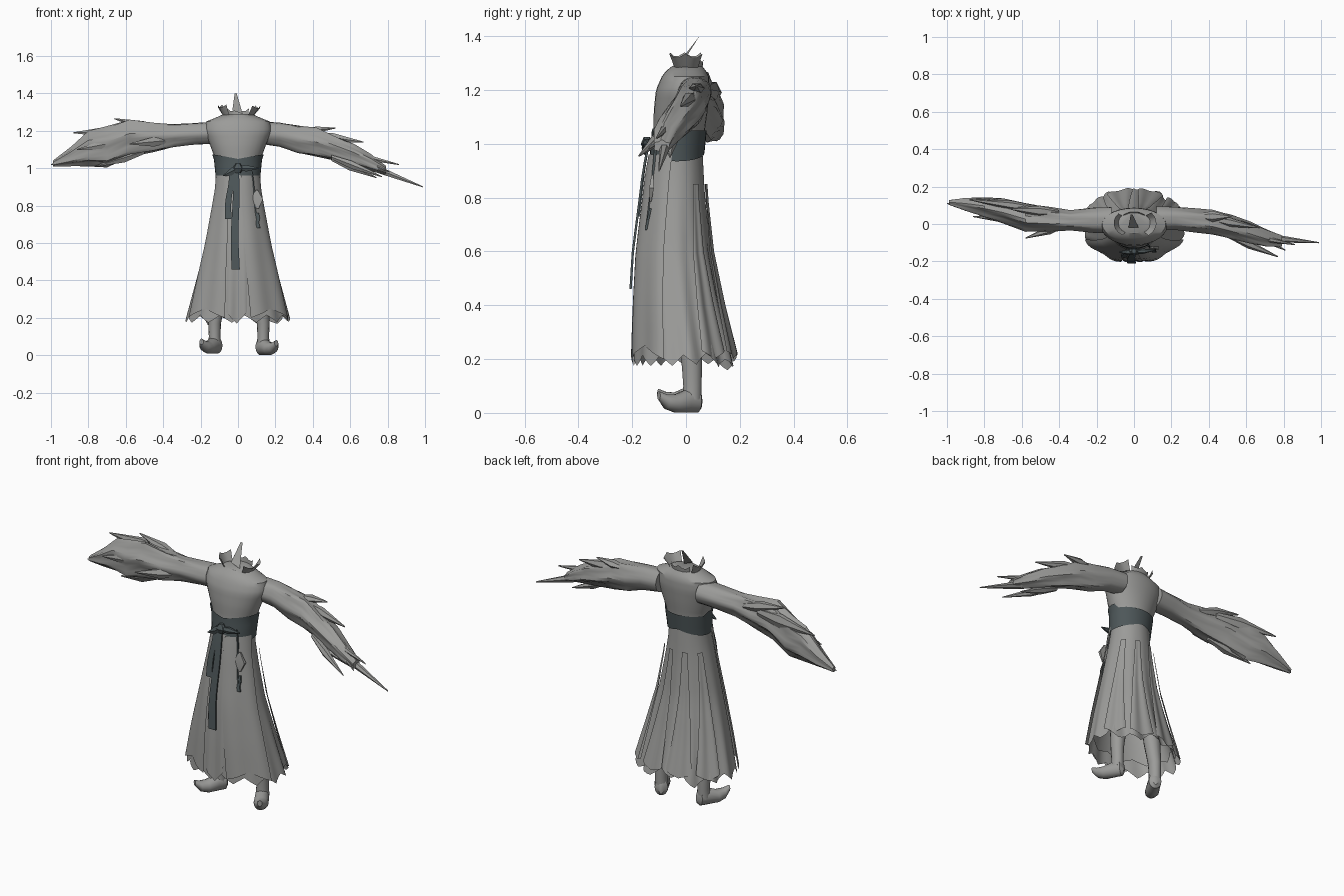
import bpy, bmesh, math
from math import sin, cos, pi, radians
from mathutils import Vector, Matrix

cube = bpy.data.objects.get("Cube")
if cube:
    bpy.data.objects.remove(cube)


def material(name, r, g, b):
    m = bpy.data.materials.new(name)
    m.use_nodes = True
    m.diffuse_color = (r, g, b, 1)
    m.node_tree.nodes["Principled BSDF"].inputs["Base Color"].default_value = (r, g, b, 1)
    return m


CLOTH = material("grey cloth", .33, .33, .32)
SASH = material("dark slate sash", .075, .095, .1)


def surface(name, fn, nu, nv, mat, closed=False, caps=False, matrix=None, smooth=35):
    """Grid of points fn(u, v); u runs around or across, v runs along."""
    bm = bmesh.new()
    cols = nu if closed else nu + 1
    rows = [[bm.verts.new(fn(i / nu, j / nv)) for i in range(cols)] for j in range(nv + 1)]
    for a, b in zip(rows, rows[1:]):
        for i in range(nu):
            k = (i + 1) % cols
            bm.faces.new((a[i], a[k], b[k], b[i]))
    if caps:
        bm.faces.new(rows[0])
        bm.faces.new(rows[-1])
    if matrix:
        bm.transform(matrix)
    bmesh.ops.recalc_face_normals(bm, faces=bm.faces)
    me = bpy.data.meshes.new(name)
    bm.to_mesh(me)
    bm.free()
    me.materials.append(mat)
    ob = bpy.data.objects.new(name, me)
    bpy.context.collection.objects.link(ob)
    bpy.ops.object.select_all(action='DESELECT')
    ob.select_set(True)
    bpy.context.view_layer.objects.active = ob
    bpy.ops.object.shade_smooth_by_angle(angle=radians(smooth))
    return ob


def tube(name, stations, axis, mat, n=16, fold=0, waves=5, caps=True, matrix=None):
    """Loft of ellipses: each station is centre x, y, z and two radii."""
    def fn(u, v):
        j = round(v * (len(stations) - 1))
        x, y, z, ra, rb = stations[j]
        a = 2 * pi * u + (pi / 4 if n == 4 else 0)
        k = 1 + fold * min(1, j / 3) * sin(waves * a + j * .7)
        p, q = ra * k * cos(a), rb * k * sin(a)
        off = {'x': (0, p, q), 'y': (p, 0, q), 'z': (p, q, 0)}[axis]
        return Vector((x, y, z)) + Vector(off)
    return surface(name, fn, n, len(stations) - 1, mat, True, caps, matrix)


def blade(name, base, tip, ry, rz, mat=CLOTH):
    """Pointed fold of cloth."""
    b, t = Vector(base), Vector(tip)
    m = b.lerp(t, .4)
    tube(name, [(*b, ry * .5, rz * .5), (*m, ry, rz), (*t, .003, .003)], 'x', mat, n=6)


def sample(table, z):
    for a, b in zip(table, table[1:]):
        if a[0] >= z >= b[0]:
            t = (a[0] - z) / (a[0] - b[0])
            return [p + (q - p) * t for p, q in zip(a, b)]
    return table[0] if z > table[0][0] else table[-1]


# Body profiles: height, half width, front depth, back depth
SKIRT = [(1.0, .105, -.12, .06), (.9, .112, -.14, .065), (.8, .13, -.152, .07),
         (.6, .17, -.178, .09), (.4, .222, -.19, .13), (.15, .285, -.195, .19)]
TORSO = [(1.29, .075, -.05, .06), (1.27, .12, -.075, .075), (1.25, .17, -.09, .085),
         (1.2, .18, -.112, .088), (1.12, .148, -.12, .08), (1.05, .122, -.12, .07),
         (.95, .112, -.128, .06)]


def on_body(table, a, z, out=0, pleat=0):
    _, rx, f, b = sample(table, z)
    k = 1 + pleat * sin(13 * a)
    return ((rx + out) * k * cos(a), (f + b) / 2 + ((b - f) / 2 + out) * k * sin(a), z)


def jag(x):
    return abs((x % 1) * 2 - 1)


# Torso and belt
surface("robe_top", lambda u, v: on_body(TORSO, 2 * pi * u, 1.29 - .34 * v),
        28, 17, CLOTH, True, True)


def belt_fn(u, v):
    a = 2 * pi * u
    top = 1.05 + .025 * abs(cos(a)) * (sin(a) < .3)
    low = .965 - .03 * abs(cos(a))
    return on_body(TORSO, a, top + (low - top) * v, .007)


surface("waist_belt", belt_fn, 32, 5, SASH, True)


# Pleated skirt with a ragged hem
def skirt_fn(u, v):
    a = 2 * pi * u
    back = max(0, sin(a))
    hem = .175 + .04 * jag(u * 13) + .02 * back * sin(5 * a)
    return on_body(SKIRT, a, 1.0 + (hem - 1.0) * v, 0, (.02 + .06 * back) * v * v)


surface("skirt", skirt_fn, 104, 14, CLOTH, True)
surface("under_skirt", lambda u, v: on_body(SKIRT, 2 * pi * u, .6 + (.24 + .03 * jag(u * 9) - .6) * v, -.02),
        54, 6, CLOTH, True)


# Overlapping skirt panels: start/end angles at the top and at the hem
def panel(name, top, bottom, z0, hem, peak, out=.012):
    def fn(u, v):
        a0 = top[0] + (bottom[0] - top[0]) * v
        a1 = top[1] + (bottom[1] - top[1]) * v
        low = hem + peak * jag(u)
        return on_body(SKIRT, radians(a0 + (a1 - a0) * u), z0 + (low - z0) * v, out + .006 * sin(9 * u) * v)
    surface(name, fn, 12, 10, CLOTH)


panel("front_panel_left", (-82, -10), (-76, -22), .96, .25, -.05)
panel("front_panel_right", (-170, -112), (-158, -104), .96, .25, -.05)
panel("front_panel_centre", (-112, -70), (-103, -80), .95, .17, .06, .006)
for i, a in enumerate((25, 60, 95, 130)):
    panel(f"back_pleat_{i + 1}", (a + 8, a + 20), (a - 4, a + 26), .85, .2, .03, .014)


# Collar pieces around the open neck
def collar(name, a0, a1, height, flare):
    def fn(u, v):
        a = radians(a0 + (a1 - a0) * u)
        r = 1 + flare * v
        return (.075 * r * cos(a), .005 + .055 * r * sin(a), 1.27 + (height + .02 * jag(u * 2)) * v)
    surface(name, fn, 6, 2, CLOTH)


collar("collar_left", -50, 40, .045, .6)
collar("collar_right", 140, 235, .05, .45)
collar("collar_back", 45, 135, .03, .1)


def shard_fn(u, v):
    x = -.03 + .055 * u * (1 - v * .8) + .012 * v
    return (x, -.02 + .07 * v, 1.31 + .09 * v - .02 * u * (1 - v))


surface("collar_shard", shard_fn, 2, 3, CLOTH)

# Sleeves: x, y, z, depth radius, height radius
RIGHT = [(-.12, .02, 1.19, .07, .06), (-.22, .02, 1.185, .065, .058), (-.34, .02, 1.175, .05, .062),
         (-.45, .025, 1.165, .06, .075), (-.58, .035, 1.16, .07, .095), (-.7, .07, 1.115, .062, .1),
         (-.8, .09, 1.105, .052, .085), (-.9, .105, 1.06, .035, .045), (-.99, .115, 1.025, .012, .014)]
LEFT = [(.12, .03, 1.19, .065, .06), (.22, .03, 1.18, .06, .065), (.32, .02, 1.155, .06, .075),
        (.42, .01, 1.14, .06, .075), (.52, -.015, 1.105, .06, .062), (.62, -.045, 1.07, .055, .055),
        (.71, -.075, 1.03, .045, .042), (.79, -.09, .99, .03, .022)]
tube("right_sleeve", RIGHT, 'x', CLOTH, 26, .13, 6)
tube("left_sleeve", LEFT, 'x', CLOTH, 26, .12, 6)

# Torn pointed folds of the sleeves
for i, (b, t, ry, rz) in enumerate((
        ((-.4, .06, 1.2), (-.66, .08, 1.265), .03, .03),
        ((-.5, .08, 1.2), (-.88, .13, 1.19), .025, .04),
        ((-.55, .06, 1.13), (-1.0, .11, 1.02), .03, .04),
        ((-.36, .0, 1.15), (-.58, -.075, 1.13), .025, .03),
        ((-.5, .02, 1.09), (-.76, .06, 1.01), .03, .03),
        ((-.6, .02, 1.15), (-.86, .04, 1.1), .02, .03))):
    blade(f"right_sleeve_fold_{i + 1}", b, t, ry, rz)
for i, (b, t, ry, rz) in enumerate((
        ((.58, -.06, 1.06), (.99, -.1, .9), .022, .024),
        ((.5, -.04, 1.1), (.86, -.11, 1.02), .022, .022),
        ((.5, -.06, 1.06), (.77, -.175, .955), .025, .025),
        ((.4, .03, 1.18), (.67, -.02, 1.14), .025, .028),
        ((.35, .04, 1.2), (.52, .04, 1.215), .03, .02),
        ((.5, -.05, 1.05), (.74, -.06, .95), .025, .025),
        ((.56, -.02, 1.09), (.81, -.14, .98), .02, .02))):
    blade(f"left_sleeve_fold_{i + 1}", b, t, ry, rz)


# Hanging sash tails, following the front of the skirt
def ribbon(name, x0, x1, z0, z1, width, mat=SASH, out=.02, steps=8):
    pts = []
    for i in range(steps + 1):
        t = i / steps
        z = z0 + (z1 - z0) * t
        x = x0 + (x1 - x0) * t
        y = on_body(SKIRT, -math.acos(max(-1, min(1, x / sample(SKIRT, z)[1]))), z, out)[1]
        pts.append((x + .004 * sin(7 * t), y, z, width * (.75 + .3 * t), .006))
    tube(name, pts, 'z', mat, n=4)


ribbon("sash_tail_long", -.012, -.015, 1.0, .46, .03)
ribbon("sash_tail_short", -.035, -.055, .99, .73, .024, out=.026)
ribbon("pendant_cord", .07, .105, 1.0, .7, .005)
ribbon("tassel", .105, .108, .76, .68, .013, out=.024, steps=3)
blade("sash_bow_right", (.0, -.15, 1.0), (-.08, -.15, .96), .015, .025, SASH)
blade("sash_bow_left", (.0, -.15, 1.0), (.11, -.14, 1.0), .015, .02, SASH)
tube("sash_knot", [(0, -.145, 1.025, .012, .012), (0, -.148, 1.0, .03, .02), (0, -.145, .975, .015, .012)],
     'z', SASH, n=8)

# Diamond pendant
tube("pendant", [(.1, -.125, .885, .006, .005), (.102, -.128, .835, .045, .012), (.105, -.132, .785, .008, .005)],
     'z', CLOTH, n=4)

# Legs and curled shoes; the shoe is lofted from heel to toe
SHOE = [(0, .04, .04, .012, .025), (0, .025, .045, .034, .045), (0, -.02, .044, .036, .044),
        (0, -.07, .035, .038, .034), (0, -.11, .042, .03, .028), (0, -.14, .065, .012, .016)]
for side, s, x, lift in (("left", 1, .135, 0), ("right", -1, -.125, .008)):
    tube(f"{side}_leg", [(x * .85, .01, .5, .06, .055), (x * .9, .015, .3, .046, .045),
                         (x, .022, .17, .034, .038), (x, .024, .1, .031, .035), (x, .022, .05, .035, .036)],
         'z', CLOTH, n=14)
    place = Matrix.Translation((x, .02, lift)) @ Matrix.Rotation(s * radians(30), 4, 'Z')
    tube(f"{side}_shoe", SHOE, 'y', CLOTH, n=14, matrix=place)
